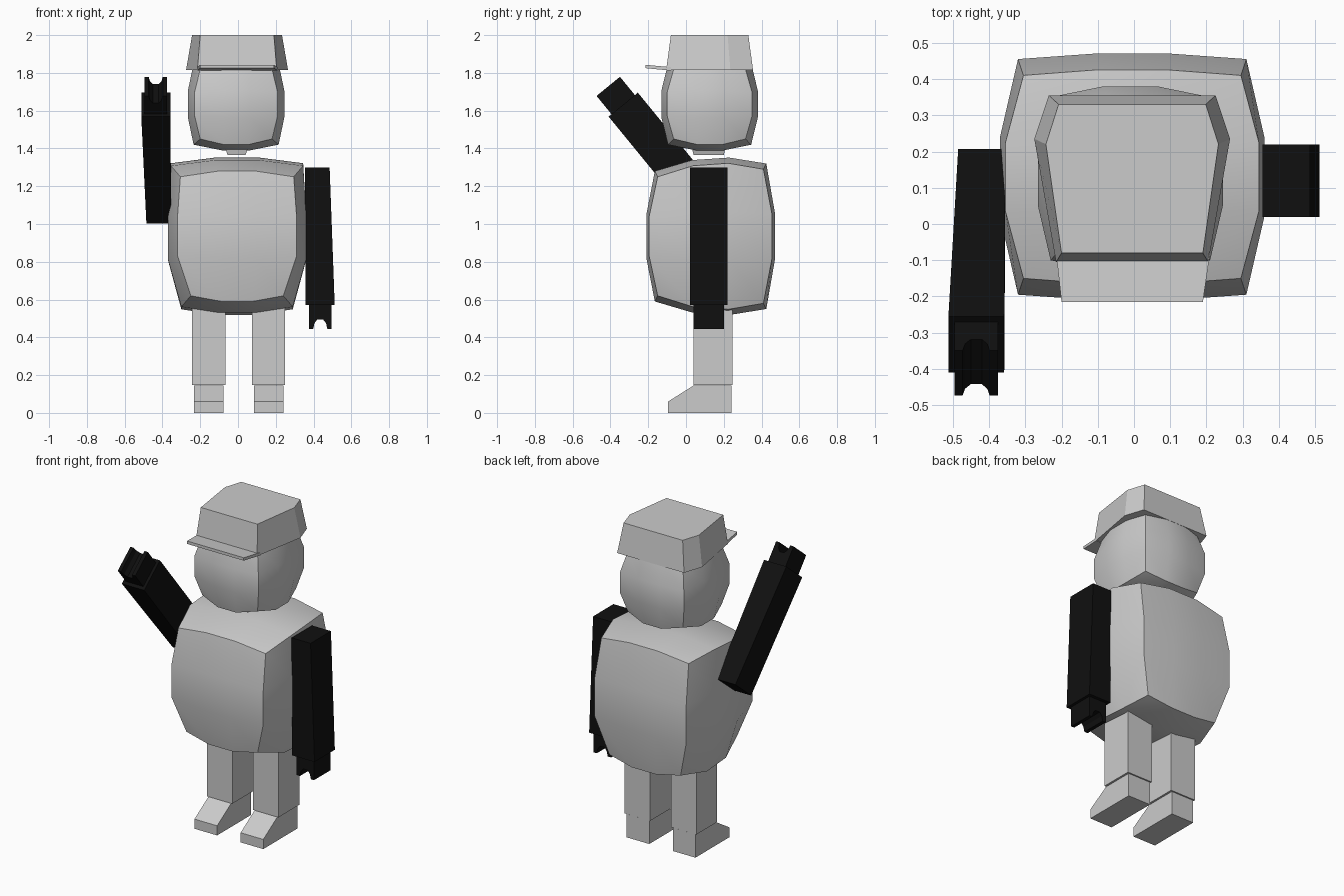
import bpy, bmesh, math
from mathutils import Matrix

if "Cube" in bpy.data.objects:
    bpy.data.objects.remove(bpy.data.objects["Cube"], do_unlink=True)


def make_material(name, value):
    mat = bpy.data.materials.new(name)
    mat.use_nodes = True
    colour = (value, value, value, 1)
    mat.diffuse_color = colour
    mat.node_tree.nodes["Principled BSDF"].inputs["Base Color"].default_value = colour
    return mat


GREY = make_material("light grey", 0.6)
BLACK = make_material("black", 0.005)


def finish(name, bm, mat):
    bmesh.ops.recalc_face_normals(bm, faces=bm.faces)
    mesh = bpy.data.meshes.new(name)
    bm.to_mesh(mesh)
    bm.free()
    mesh.materials.append(mat)
    obj = bpy.data.objects.new(name, mesh)
    bpy.context.collection.objects.link(obj)
    return obj


def loft(name, start, end, mat, place=Matrix()):
    """Flat-sided solid between two matching outlines."""
    bm = bmesh.new()
    a = [bm.verts.new(place @ Matrix.Translation(p).translation) for p in start]
    b = [bm.verts.new(place @ Matrix.Translation(p).translation) for p in end]
    bm.faces.new(a)
    bm.faces.new(b)
    for i in range(len(a)):
        j = (i + 1) % len(a)
        bm.faces.new((a[i], a[j], b[j], b[i]))
    return finish(name, bm, mat)


def rect(x0, x1, y0, y1, z):
    return [(x0, y0, z), (x1, y0, z), (x1, y1, z), (x0, y1, z)]


def inner(t):
    return 1 if abs(t) < 0.9 else 0


def bulged_box(name, shape, mat):
    """Box of 3 x 3 patches a side, each side smooth, with sharp borders."""
    bm = bmesh.new()
    bmesh.ops.create_cube(bm, size=2)
    bmesh.ops.subdivide_edges(bm, edges=bm.edges[:], cuts=2, use_grid_fill=True)
    bm.normal_update()
    for e in bm.edges:
        e.smooth = e.calc_face_angle() < 1
    for f in bm.faces:
        f.smooth = True
    for v in bm.verts:
        v.co = shape(*v.co)
    return finish(name, bm, mat)


# Torso: narrower at the bottom, taller at the back
def torso_shape(u, v, w):
    base = 0.315 if inner(w) else (0.30 if w > 0 else 0.245)
    return (-0.005 + u * (base + 0.05 * inner(v)),
            0.13 + v * (0.28 + 0.015 * inner(u) + 0.045 * inner(w)),
            0.935 + w * (0.335 + 0.02 * v + 0.045 * inner(v) + 0.03 * inner(u)))


def head_shape(u, v, w):
    return (-0.01 + u * (0.19 + 0.035 * inner(v) + 0.03 * inner(w)),
            0.125 + v * (0.19 + 0.03 * inner(u) + 0.035 * inner(w)),
            1.635 + w * (0.185 + 0.03 * inner(u) + 0.03 * inner(v)))


bulged_box("torso", torso_shape, GREY)
bulged_box("head", head_shape, GREY)
loft("neck", rect(-0.055, 0.04, 0.04, 0.20, 1.365),
     rect(-0.07, 0.055, 0.03, 0.21, 1.41), GREY)


# Cap: six-sided crown and a thin brim
def crown_ring(front, wide, back, y_front, y_wide, y_back, z):
    half = [(front, y_front), (wide, y_wide), (back, y_back)]
    ring = half + [(-x, y) for x, y in reversed(half)]
    return [(x - 0.005, y, z) for x, y in ring]


loft("cap_crown", crown_ring(0.21, 0.27, 0.23, -0.105, 0.235, 0.355, 1.815),
     crown_ring(0.195, 0.238, 0.203, -0.08, 0.22, 0.33, 2.0), GREY)
loft("cap_brim",
     [(-0.20, -0.215, 1.825), (0.19, -0.215, 1.825),
      (0.21, -0.08, 1.812), (-0.215, -0.08, 1.812)],
     [(-0.20, -0.215, 1.843), (0.19, -0.215, 1.843),
      (0.21, -0.08, 1.83), (-0.215, -0.08, 1.83)], GREY)

# Legs and wedge-toed feet
foot_side = [(-0.095, 0), (0.24, 0), (0.24, 0.145), (0.04, 0.145), (-0.095, 0.06)]
for side, x in (("right", -0.155), ("left", 0.1625)):
    loft(side + "_leg", rect(x - 0.0875, x + 0.0875, 0.04, 0.245, 0.148),
         rect(x - 0.0875, x + 0.0875, 0.04, 0.245, 0.60), GREY)
    loft(side + "_foot", [(x - 0.078, y, z) for y, z in foot_side],
         [(x + 0.078, y, z) for y, z in foot_side], GREY)

# Arms hang down from the shoulder end; the right one is raised
claw = [(0.375, -0.72), (0.375, -0.855), (0.398, -0.855), (0.405, -0.825),
        (0.42, -0.805), (0.45, -0.805), (0.466, -0.825), (0.473, -0.855),
        (0.495, -0.855), (0.495, -0.72)]
poses = (("left", 1, 0, (0, 0.12, 1.3)),
         ("right", -1, math.radians(-140.7), (0, 0.13, 1.067)))
for side, sign, angle, shoulder in poses:
    place = (Matrix.Translation(shoulder) @ Matrix.Rotation(angle, 4, "X")
             @ Matrix.Diagonal((sign, 1, 1, 1)))
    loft(side + "_arm", rect(0.355, 0.485, -0.1, 0.1, 0),
         rect(0.358, 0.512, -0.1, 0.1, -0.73), BLACK, place)
    loft(side + "_hand", [(x, -0.08, z) for x, z in claw],
         [(x, 0.08, z) for x, z in claw], BLACK, place)
